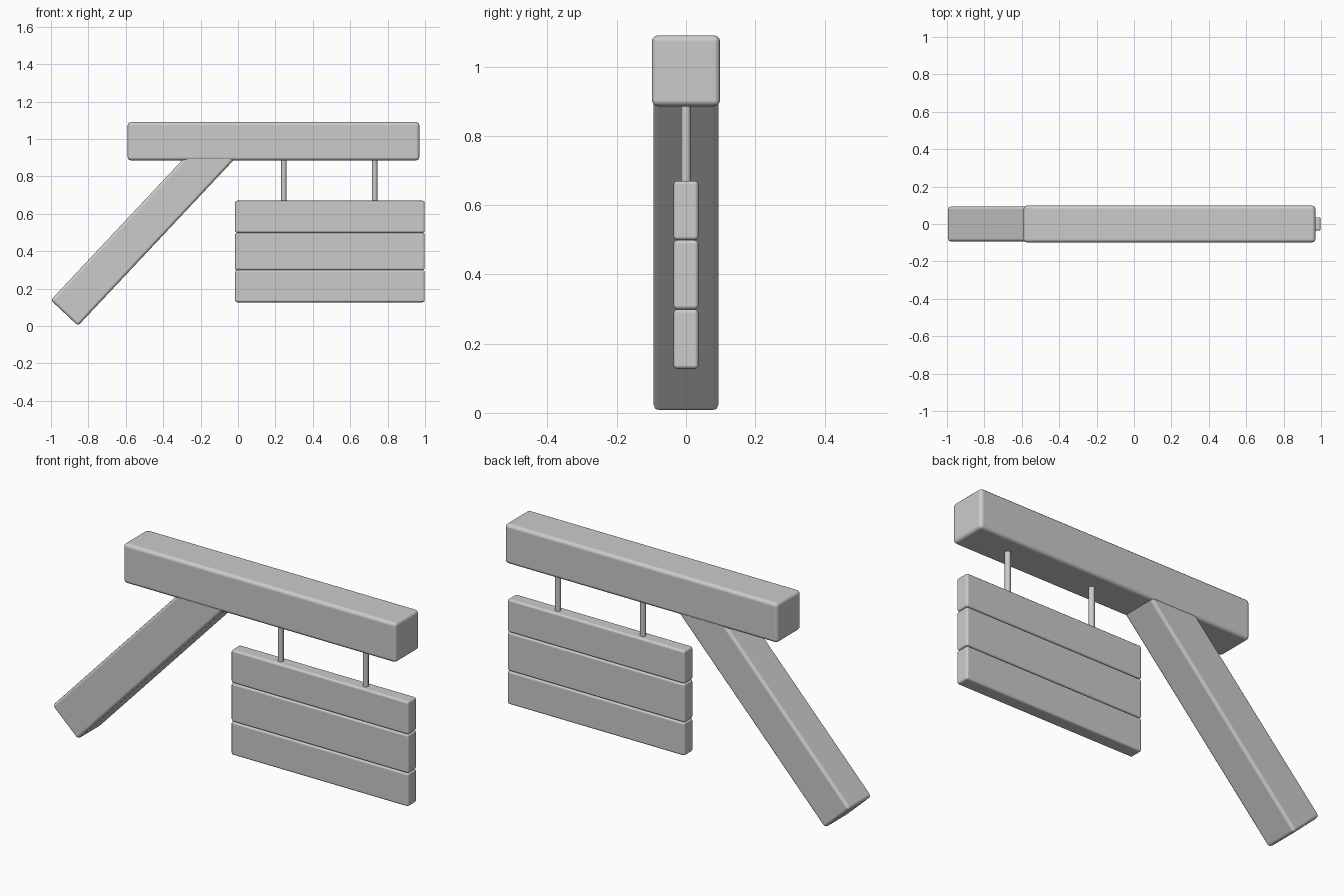
import bpy
from math import radians, sin, cos

if "Cube" in bpy.data.objects:
    bpy.data.objects.remove(bpy.data.objects["Cube"])


def block(name, center, size, bevel, angle=0.0):
    """Soft-edged timber block, optionally tilted in the front plane."""
    bpy.ops.mesh.primitive_cube_add(size=1, location=center)
    ob = bpy.context.object
    ob.name = name
    ob.scale = size
    bpy.ops.object.transform_apply(location=False, rotation=False, scale=True)
    ob.rotation_euler[1] = -angle
    mod = ob.modifiers.new("soft_edges", 'BEVEL')
    mod.width = bevel
    mod.segments = 3
    mod.harden_normals = True
    bpy.ops.object.shade_smooth_by_angle(angle=radians(35))
    return ob


# Horizontal beam
block("beam", (0.19, 0, 0.988), (1.56, 0.197, 0.205), 0.018)

# Slanted brace, its upper end buried in the beam
tilt = radians(46.8)
length = 1.25
foot = (-0.928, 0.07)
block("brace",
      (foot[0] + cos(tilt) * length / 2, 0, foot[1] + sin(tilt) * length / 2),
      (length, 0.187, 0.2), 0.016, tilt)

# Three stacked sign planks
for i, (low, high) in enumerate([(0.127, 0.299), (0.299, 0.499), (0.499, 0.67)]):
    block(f"sign_plank_{i + 1}", (0.491, 0, (low + high) / 2),
          (1.014, 0.072, high - low), 0.011)

# Two hanging rods
for i, x in enumerate((0.245, 0.731)):
    bpy.ops.mesh.primitive_cylinder_add(vertices=16, radius=0.014, depth=0.27,
                                        location=(x, 0, 0.777))
    bpy.context.object.name = f"hanging_rod_{i + 1}"
    bpy.ops.object.shade_smooth_by_angle(angle=radians(35))
